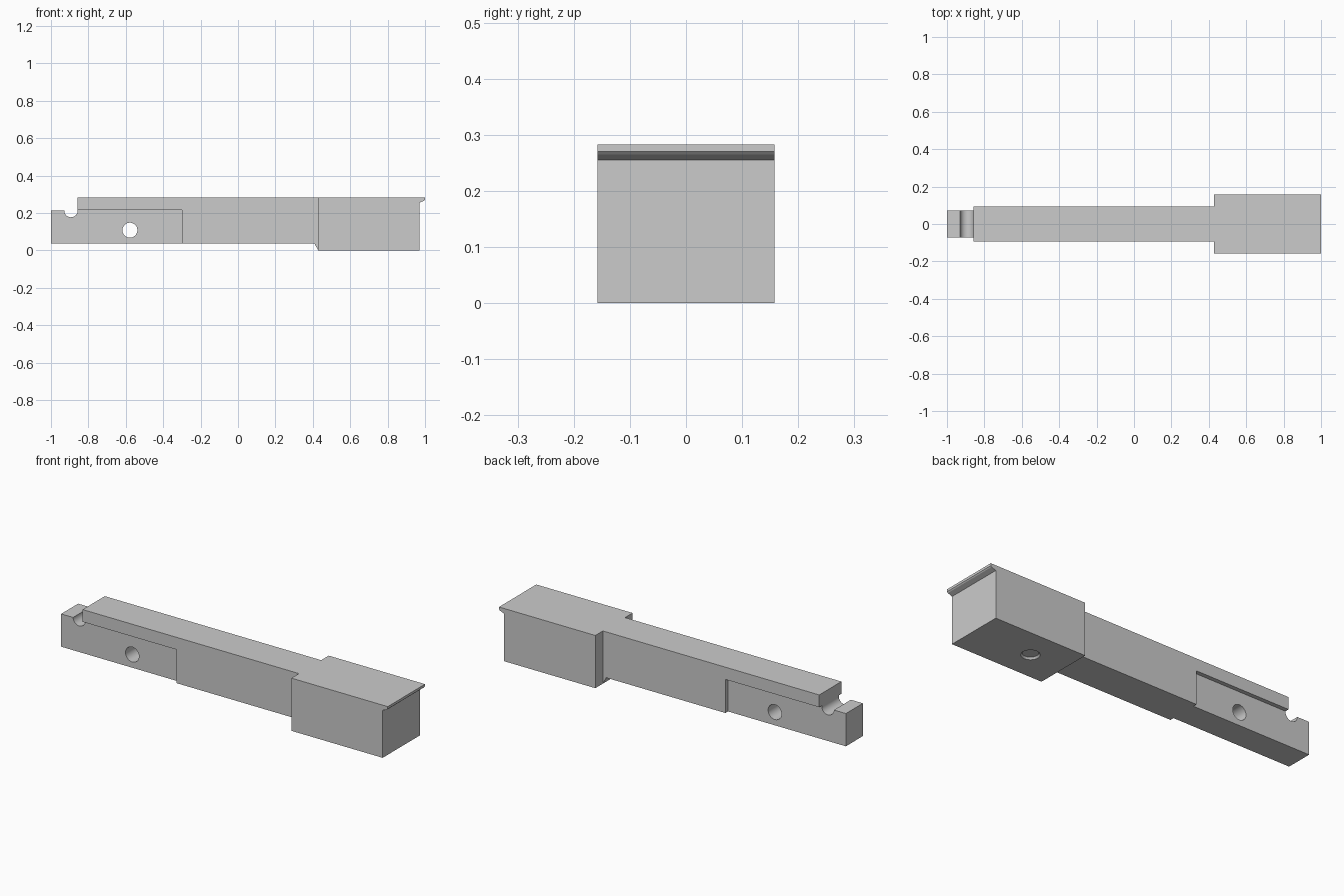
import bpy, bmesh, math

old = bpy.data.objects.get("Cube")
if old:
    bpy.data.objects.remove(old, do_unlink=True)

grey = bpy.data.materials.new("plain grey")
grey.use_nodes = True
colour = (0.6, 0.6, 0.6, 1)
grey.diffuse_color = colour
grey.node_tree.nodes["Principled BSDF"].inputs["Base Color"].default_value = colour


def finish(name, bm):
    bmesh.ops.recalc_face_normals(bm, faces=bm.faces)
    mesh = bpy.data.meshes.new(name)
    bm.to_mesh(mesh)
    bm.free()
    mesh.materials.append(grey)
    obj = bpy.data.objects.new(name, mesh)
    bpy.context.collection.objects.link(obj)
    return obj


def extrude_profile(name, points, y0, y1):
    """Extrude a closed side profile (x, z) from y0 to y1."""
    bm = bmesh.new()
    face = bm.faces.new([bm.verts.new((x, y0, z)) for x, z in points])
    new = bmesh.ops.extrude_face_region(bm, geom=[face])["geom"]
    verts = [v for v in new if isinstance(v, bmesh.types.BMVert)]
    bmesh.ops.translate(bm, verts=verts, vec=(0, y1 - y0, 0))
    return finish(name, bm)


def rectangle(x0, x1, z0, z1):
    return [(x0, z0), (x1, z0), (x1, z1), (x0, z1)]


def arc(x, z, radius, start, end, steps):
    angles = [math.radians(start + (end - start) * i / steps) for i in range(steps + 1)]
    return [(x + radius * math.cos(a), z + radius * math.sin(a)) for a in angles]


def boolean(target, tool, operation):
    mod = target.modifiers.new(operation, "BOOLEAN")
    mod.operation = operation
    mod.solver = "EXACT"
    mod.object = tool
    bpy.context.view_layer.objects.active = target
    bpy.ops.object.modifier_apply(modifier=mod.name)
    bpy.data.objects.remove(tool, do_unlink=True)


TOP, BOTTOM = 0.283, 0.037

# Shaft with the round notch near its tip and a small chamfer at the head
notch = arc(-0.893, 0.213, 0.036, 180, 360, 24)
shaft = extrude_profile("slotted_bar", [
    (-1, BOTTOM), (-1, 0.213), *notch, (-0.857, TOP), (0.5, TOP),
    (0.5, 0.002), (0.428, 0.002), (0.408, BOTTOM)], -0.094, 0.094)

# Side pockets that thin the tip
for side in (-1, 1):
    pocket = extrude_profile("pocket_cutter", rectangle(-1.1, -0.3, -0.1, 0.217),
                             side * 0.072, side * 0.2)
    boolean(shaft, pocket, "DIFFERENCE")

# Cross hole through the tip
hole = extrude_profile("hole_cutter", arc(-0.578, 0.108, 0.04, 0, 352.5, 47), -0.3, 0.3)
boolean(shaft, hole, "DIFFERENCE")

# Wide head with the overhanging lip
head = extrude_profile("head", [
    (0.428, 0), (0.97, 0), (0.97, 0.255), (0.995, 0.265), (1, 0.27),
    (1, TOP), (0.428, TOP)], -0.158, 0.158)
boolean(shaft, head, "UNION")

# Shallow tapered recess under the head
bm = bmesh.new()
bmesh.ops.create_cone(bm, cap_ends=True, segments=48, radius1=0.053,
                      radius2=0.038, depth=0.02)
bmesh.ops.translate(bm, verts=bm.verts, vec=(0.627, 0, 0))
boolean(shaft, finish("recess_cutter", bm), "DIFFERENCE")

# Smooth the round surfaces only
bpy.ops.object.select_all(action="DESELECT")
shaft.select_set(True)
bpy.context.view_layer.objects.active = shaft
bpy.ops.object.shade_smooth_by_angle(angle=math.radians(20))
